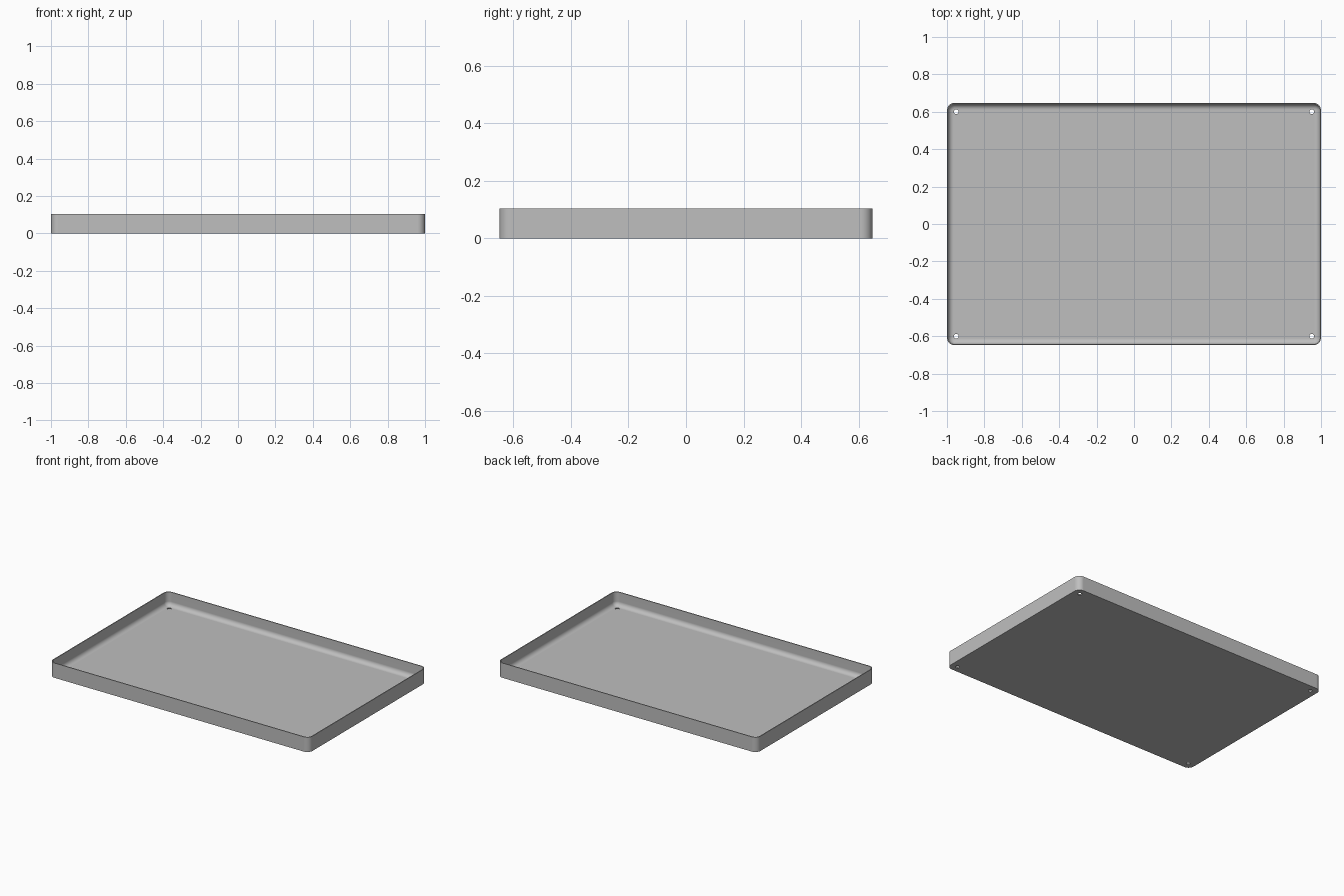
import bpy
import bmesh
from math import sin, cos, pi

cube = bpy.data.objects.get("Cube")
if cube:
    bpy.data.objects.remove(cube, do_unlink=True)

HALF_X, HALF_Y, HEIGHT = 1.0, 0.648, 0.103
CORNER, WALL, FLOOR, FILLET = 0.04, 0.006, 0.008, 0.03
ARC = 8

grey = bpy.data.materials.new("light_grey")
grey.use_nodes = True
grey.diffuse_color = (0.52, 0.52, 0.52, 1)
grey.node_tree.nodes["Principled BSDF"].inputs["Base Color"].default_value = grey.diffuse_color


def rounded_ring(bm, inset, z):
    """Rounded rectangle of vertices, inset from the outer outline."""
    r = CORNER - inset
    ring = []
    for quarter, (sx, sy) in enumerate([(1, 1), (-1, 1), (-1, -1), (1, -1)]):
        for i in range(ARC + 1):
            a = (quarter + i / ARC) * pi / 2
            ring.append(bm.verts.new((sx * (HALF_X - CORNER) + r * cos(a),
                                      sy * (HALF_Y - CORNER) + r * sin(a), z)))
    return ring


# Tray: outer wall, rim, inner wall, fillet down to the floor
section = [(0, 0), (0, HEIGHT), (WALL, HEIGHT)]
for i in range(ARC + 1):
    a = i / ARC * pi / 2
    section.append((WALL + FILLET * (1 - cos(a)), FLOOR + FILLET * (1 - sin(a))))

bm = bmesh.new()
rings = [rounded_ring(bm, inset, z) for inset, z in section]
for low, high in zip(rings, rings[1:]):
    for i in range(len(low)):
        j = (i + 1) % len(low)
        bm.faces.new((low[i], low[j], high[j], high[i]))
bm.faces.new(rings[0][::-1])
bm.faces.new(rings[-1])
bmesh.ops.recalc_face_normals(bm, faces=bm.faces)
mesh = bpy.data.meshes.new("tray")
bm.to_mesh(mesh)
bm.free()
tray = bpy.data.objects.new("tray", mesh)
bpy.context.collection.objects.link(tray)
mesh.materials.append(grey)

# Drain holes through the floor corners
bm = bmesh.new()
for sx in (-1, 1):
    for sy in (-1, 1):
        made = bmesh.ops.create_cone(bm, cap_ends=True, segments=24,
                                     radius1=0.013, radius2=0.013, depth=0.1)
        bmesh.ops.translate(bm, verts=made["verts"], vec=(sx * 0.95, sy * 0.6, 0))
cut_mesh = bpy.data.meshes.new("hole_cutter")
bm.to_mesh(cut_mesh)
bm.free()
cut_mesh.materials.append(grey)
cutter = bpy.data.objects.new("hole_cutter", cut_mesh)
cutter.hide_render = True
bpy.context.collection.objects.link(cutter)

bpy.ops.object.select_all(action="DESELECT")
tray.select_set(True)
bpy.context.view_layer.objects.active = tray
holes = tray.modifiers.new("holes", "BOOLEAN")
holes.operation = "DIFFERENCE"
holes.solver = "EXACT"
holes.object = cutter
bpy.ops.object.modifier_apply(modifier=holes.name)
bpy.data.objects.remove(cutter, do_unlink=True)

# Smooth fillets and corners, flat floor and walls
bpy.ops.object.shade_smooth_by_angle(angle=pi / 6)
flat = tray.modifiers.new("flat_faces", "WEIGHTED_NORMAL")
flat.keep_sharp = True
